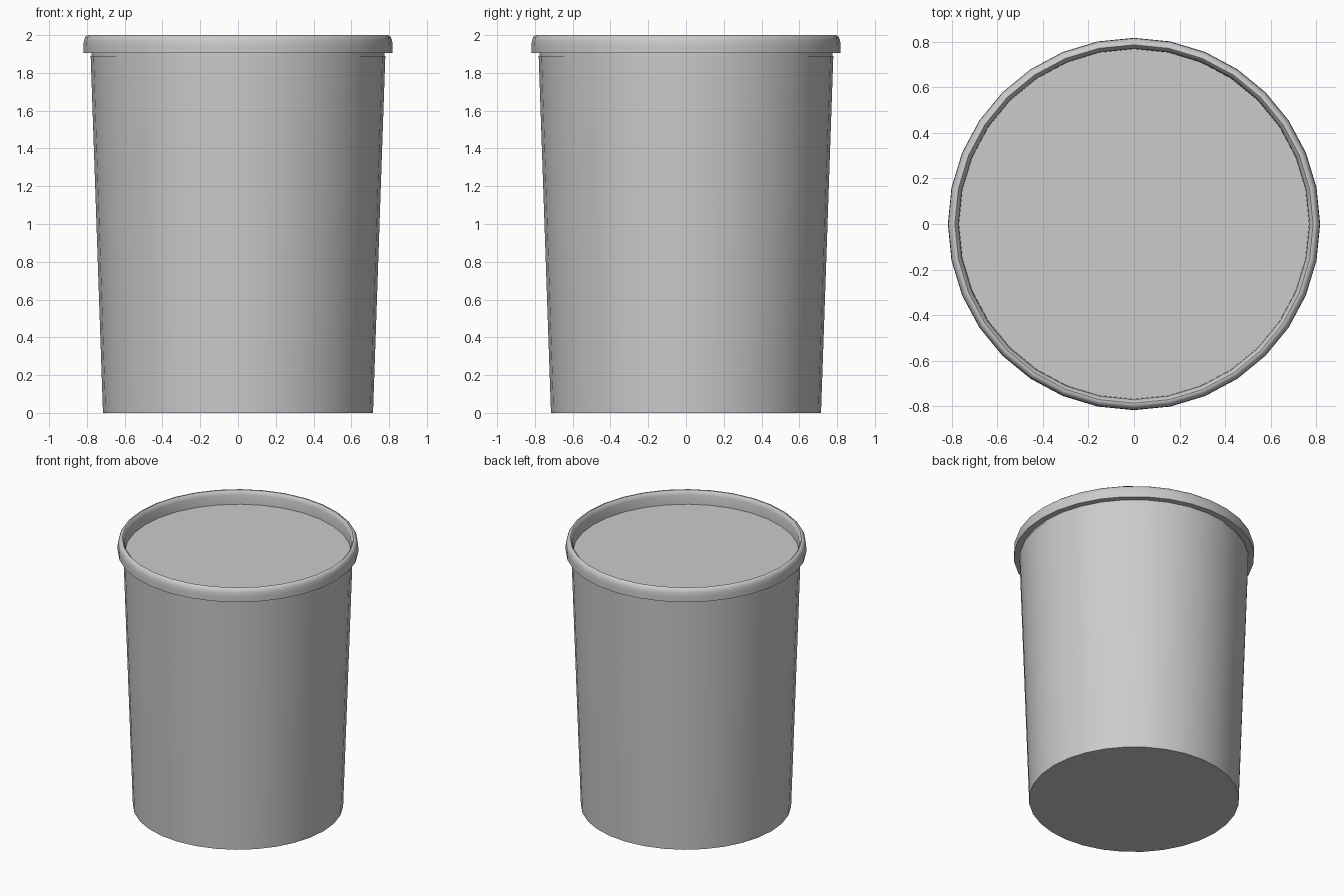
import bpy, bmesh, math

if "Cube" in bpy.data.objects:
    bpy.data.objects.remove(bpy.data.objects["Cube"])

SIDES = 32


def lathe(name, profile):
    """Spin an (r, z) profile around z; r = 0 points become the cap centre."""
    bm = bmesh.new()
    verts = [bm.verts.new((r, 0, z)) for r, z in profile]
    edges = [bm.edges.new(pair) for pair in zip(verts, verts[1:])]
    bmesh.ops.spin(bm, geom=verts + edges, cent=(0, 0, 0), axis=(0, 0, 1),
                   angle=2 * math.pi, steps=SIDES, use_duplicate=False)
    bmesh.ops.remove_doubles(bm, verts=bm.verts, dist=1e-4)
    bmesh.ops.recalc_face_normals(bm, faces=bm.faces)
    mesh = bpy.data.meshes.new(name)
    bm.to_mesh(mesh)
    bm.free()
    obj = bpy.data.objects.new(name, mesh)
    bpy.context.collection.objects.link(obj)
    bpy.context.view_layer.objects.active = obj
    obj.select_set(True)
    bpy.ops.object.shade_smooth_by_angle(angle=math.radians(40))
    obj.select_set(False)
    return obj


# Tapered tub with a flat base, closed beneath the lid
lathe("tub_body", [(0, 0), (0.715, 0), (0.78, 1.89), (0, 1.89)])

# Lid: recessed disc, inner wall, rounded rim, skirt and flat underside
lathe("lid", [(0, 1.9), (0.769, 1.9), (0.771, 1.97), (0.777, 1.99),
              (0.787, 2.0), (0.797, 2.0), (0.809, 1.99), (0.816, 1.97),
              (0.818, 1.945), (0.818, 1.905), (0.775, 1.905),
              (0.775, 1.88), (0, 1.88)])
